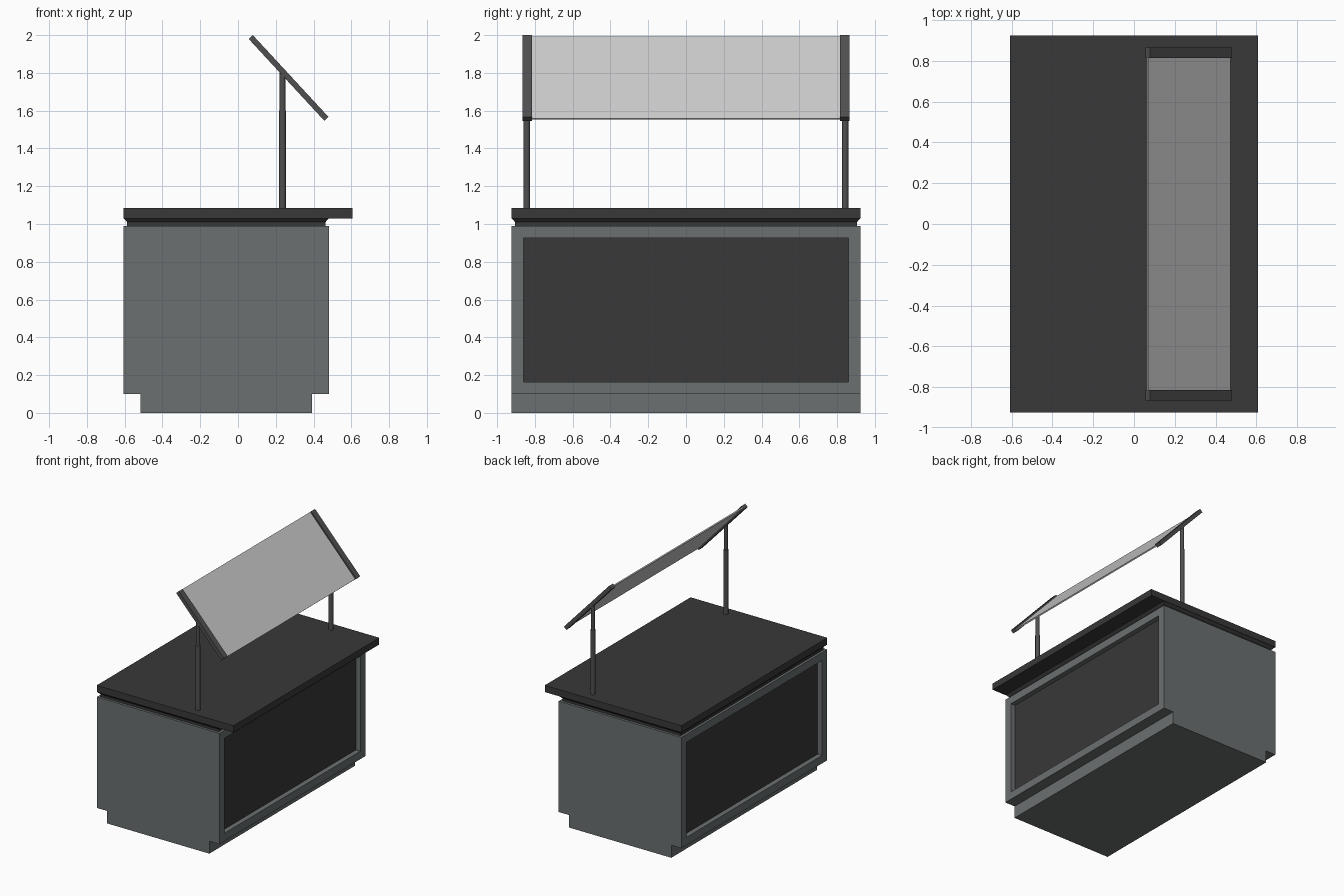
import bpy, bmesh, math
from mathutils import Vector, Matrix

if "Cube" in bpy.data.objects:
    bpy.data.objects.remove(bpy.data.objects["Cube"])

X0, X1, Y = -0.607, 0.483, 0.925   # cabinet footprint


def material(name, color):
    m = bpy.data.materials.new(name)
    m.diffuse_color = (*color, 1)
    m.use_nodes = True
    m.node_tree.nodes["Principled BSDF"].inputs["Base Color"].default_value = m.diffuse_color
    return m


GREY = material("cabinet grey", (0.145, 0.16, 0.16))
DARK = material("dark trim", (0.04, 0.04, 0.04))
METAL = material("dark metal", (0.08, 0.08, 0.08))


def finish(name, bm, *mats):
    bmesh.ops.recalc_face_normals(bm, faces=bm.faces)
    me = bpy.data.meshes.new(name)
    bm.to_mesh(me)
    bm.free()
    for m in mats:
        me.materials.append(m)
    ob = bpy.data.objects.new(name, me)
    bpy.context.collection.objects.link(ob)
    return ob


def box(name, center, size, mat=None, tilt=0.0):
    bm = bmesh.new()
    bmesh.ops.create_cube(bm, size=1, matrix=Matrix.Translation(center)
                          @ Matrix.Rotation(tilt, 4, 'Y') @ Matrix.Diagonal((*size, 1)))
    return finish(name, bm, *([mat] if mat else []))


# Cabinet: end profile with toe kicks on both long sides, extruded along y
k = 0.09
profile = [(X0 + k, 0), (X1 - k, 0), (X1 - k, 0.1), (X1, 0.1),
           (X1, 0.99), (X0, 0.99), (X0, 0.1), (X0 + k, 0.1)]
bm = bmesh.new()
end = bm.faces.new([bm.verts.new((x, -Y, z)) for x, z in profile])
ext = bmesh.ops.extrude_face_region(bm, geom=[end], use_keep_orig=True)
bmesh.ops.translate(bm, vec=(0, 2 * Y, 0),
                    verts=[g for g in ext["geom"] if isinstance(g, bmesh.types.BMVert)])
bmesh.ops.recalc_face_normals(bm, faces=bm.faces)
# Recessed dark panels on both long sides
long_sides = [f for f in bm.faces if abs(f.normal.x) > 0.9 and f.calc_center_median().z > 0.3]
for f in long_sides:
    inward = -f.normal.copy()
    bmesh.ops.inset_individual(bm, faces=[f], thickness=0.09)
    panel = bmesh.ops.extrude_discrete_faces(bm, faces=[f])["faces"][0]
    bmesh.ops.translate(bm, vec=inward * 0.04, verts=panel.verts)
    panel.material_index = 1
finish("cabinet", bm, GREY, DARK)

# Flared neck between cabinet and worktop
bm = bmesh.new()
rings = []
for inset, z in ((0.02, 0.985), (0.02, 1.01), (0.0, 1.032)):
    a, b, y = X0 + inset, X1 - inset, Y - inset
    rings.append([bm.verts.new((px, py, z)) for px, py in ((a, -y), (b, -y), (b, y), (a, y))])
for lo, hi in zip(rings, rings[1:]):
    for i in range(4):
        j = (i + 1) % 4
        bm.faces.new((lo[i], lo[j], hi[j], hi[i]))
bm.faces.new(rings[0])
bm.faces.new(rings[-1])
finish("worktop_neck", bm, DARK)

# Worktop overhanging on the customer side
box("worktop", (0, 0, 1.057), (1.214, 2 * Y, 0.054), DARK)

# Tilted sneeze guard
C = Vector((0.268, 0, 1.773))
TILT = math.atan2(0.438, 0.405)
box("guard_pane", C, (0.59, 1.63, 0.01), None, TILT)


def post(name, y):
    """Round post, slightly slimmer above its sleeve."""
    bm = bmesh.new()
    for r, z0, z1 in ((0.018, 1.08, 1.6), (0.0155, 1.6, 1.805)):
        bmesh.ops.create_cone(bm, cap_ends=True, segments=16, radius1=r, radius2=r, depth=z1 - z0,
                              matrix=Matrix.Translation((0.236, y, (z0 + z1) / 2)))
    ob = finish(name, bm, METAL)
    bpy.context.view_layer.objects.active = ob
    ob.select_set(True)
    bpy.ops.object.shade_smooth_by_angle(angle=math.radians(40))
    ob.select_set(False)


# Clamping rails and posts at both ends
for side, s in (("left", -1), ("right", 1)):
    box(f"guard_rail_{side}", C + Vector((0, s * 0.84, 0)), (0.59, 0.05, 0.03), METAL, TILT)
    post(f"guard_post_{side}", s * 0.843)
